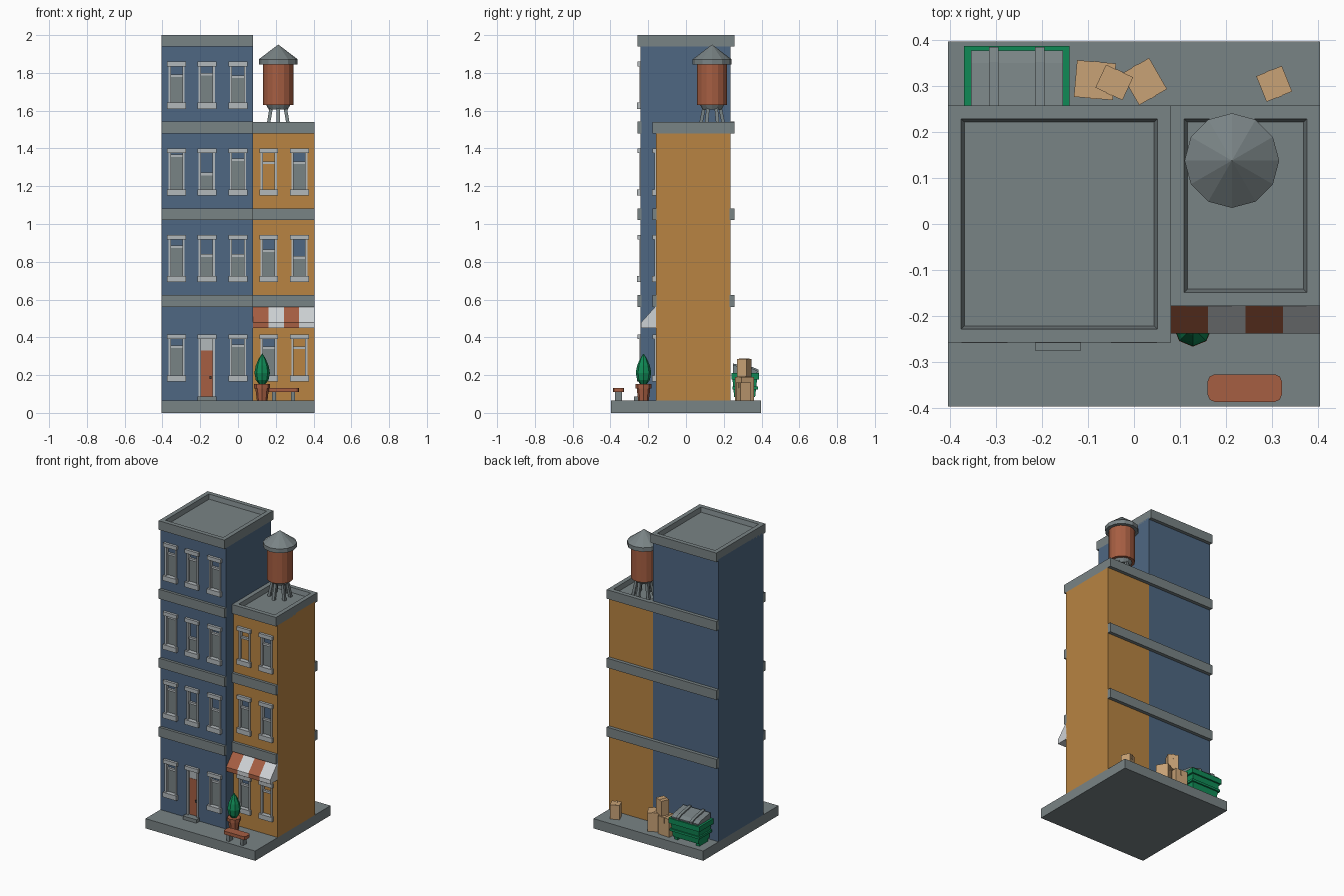
import bpy, bmesh, math
from mathutils import Matrix, Vector

if "Cube" in bpy.data.objects:
    bpy.data.objects.remove(bpy.data.objects["Cube"])

def lin(c):
    c /= 255
    return c / 12.92 if c <= 0.04045 else ((c + 0.055) / 1.055) ** 2.4

def material(name, *rgb):
    m = bpy.data.materials.new(name)
    m.diffuse_color = (*[lin(c) for c in rgb], 1)
    m.use_nodes = True
    m.node_tree.nodes["Principled BSDF"].inputs["Base Color"].default_value = m.diffuse_color
    return m

BLUE = material("blue wall", 78, 103, 130)
YELLOW = material("ochre wall", 184, 132, 66)
GREY = material("grey concrete", 121, 131, 133)
TRIM = material("light trim", 178, 184, 187)
WHITE = material("awning white", 206, 210, 213)
RUST = material("terracotta", 166, 94, 66)
GREEN = material("green", 16, 138, 86)
TAN = material("cardboard", 200, 162, 118)
DARK = material("dark metal", 70, 62, 60)

def finish(bm, name, *mats):
    bmesh.ops.recalc_face_normals(bm, faces=bm.faces)
    me = bpy.data.meshes.new(name)
    bm.to_mesh(me)
    bm.free()
    for m in mats:
        me.materials.append(m)
    ob = bpy.data.objects.new(name, me)
    bpy.context.collection.objects.link(ob)
    return ob

def add_box(bm, x0, x1, y0, y1, z0, z1):
    c = Vector(((x0 + x1) / 2, (y0 + y1) / 2, (z0 + z1) / 2))
    mat = Matrix.Translation(c) @ Matrix.Diagonal((x1 - x0, y1 - y0, z1 - z0, 1))
    return bmesh.ops.create_cube(bm, size=1, matrix=mat)["verts"]

def boxes(name, mat, items):
    bm = bmesh.new()
    for b in items:
        add_box(bm, *b)
    return finish(bm, name, mat)

def lathe(name, mat, profile, x, y, sides):
    """Stack rings of (radius, z); zero radius closes to a point."""
    bm = bmesh.new()
    rings = []
    for r, z in profile:
        rings.append([bm.verts.new((x + r * math.cos(math.tau * i / sides),
                                    y + r * math.sin(math.tau * i / sides), z)) for i in range(sides)])
    for a, b in zip(rings, rings[1:]):
        for i in range(sides):
            j = (i + 1) % sides
            bm.faces.new((a[i], a[j], b[j], b[i]))
    bm.faces.new(rings[0])
    bm.faces.new(rings[-1])
    bmesh.ops.remove_doubles(bm, verts=bm.verts, dist=1e-5)
    return finish(bm, name, mat)

def prism(name, mats, profile, x0, x1):
    """Extrude a y,z outline along x."""
    bm = bmesh.new()
    f = bm.faces.new([bm.verts.new((x0, y, z)) for y, z in profile])
    ext = bmesh.ops.extrude_face_region(bm, geom=[f])["geom"]
    bmesh.ops.translate(bm, vec=(x1 - x0, 0, 0), verts=[v for v in ext if isinstance(v, bmesh.types.BMVert)])
    return finish(bm, name, mats)

# Pavement slab
boxes("pavement", GREY, [(-.405, .405, -.397, .397, 0, .065)])

# Roof caps with a sunken roof
def roof_cap(name, x0, x1, y0, y1, z0, z1):
    bm = bmesh.new()
    add_box(bm, x0, x1, y0, y1, z0, z1)
    top = max(bm.faces, key=lambda f: f.calc_center_median().z)
    bmesh.ops.inset_region(bm, faces=[top], thickness=.041)
    bmesh.ops.inset_region(bm, faces=[top], thickness=.01, depth=-.03)
    finish(bm, name, GREY)

roof_cap("tall_roof", -.405, .08, -.258, .258, 1.94, 2.0)
roof_cap("low_roof", .08, .405, -.178, .258, 1.48, 1.54)

# Floor bands, front and back only
levels = (.56, 1.02, 1.48)
boxes("tall_bands", GREY, [(-.405, .08, a, b, z, z + .063)
      for z in levels for a, b in ((-.258, -.235), (.23, .258))])
boxes("low_bands", GREY, [(.08, .405, a, b, z, z + .063)
      for z in levels[:2] for a, b in ((-.178, -.155), (.23, .258))])

# Walls with windows: each window is (x, top z, bar height fraction, upper colour, lower colour)
def facade(name, wall, extent, yf, windows, holes=()):
    ob = boxes(name + "_walls", wall, [extent])
    trim, cuts, panes = [], list(holes), {}
    for x, t, frac, up, low in windows:
        b, h = t - .22, t - .02
        zb = b + (h - b) * frac
        cuts.append((x - .035, x + .035, yf - .05, yf + .03, b, h))
        trim += [(x - .05, x + .05, yf - .017, yf + .01, t - .025, t),
                 (x - .05, x + .05, yf - .019, yf + .01, t - .25, t - .218),
                 (x - .035, x + .035, yf + .004, yf + .02, zb - .007, zb + .007)]
        trim += [(x + s * .037 - .006, x + s * .037 + .006, yf - .007, yf + .02, b, h) for s in (-1, 1)]
        panes.setdefault(up, []).append((x - .034, x + .034, yf + .018, yf + .026, zb, h))
        panes.setdefault(low, []).append((x - .034, x + .034, yf + .011, yf + .019, b, zb))
    cutter = boxes(name + "_window_cutter", wall, cuts)
    cutter.hide_render = True
    cutter.hide_viewport = True
    mod = ob.modifiers.new("window openings", "BOOLEAN")
    mod.operation, mod.solver, mod.object = "DIFFERENCE", "EXACT", cutter
    boxes(name + "_window_trim", TRIM, trim)
    for m, items in panes.items():
        boxes(name + "_panes_" + m.name.split()[0], m, items)

tops = (.415, .943, 1.401, 1.86)
fracs = ((.78, 0, .8), (.78, .55, .55), (.9, .42, .8), (.72, .76, .7))
xs = (-.325, -.165, 0)
wins = [(x, t, f, BLUE, GREY) for t, row in zip(tops, fracs) for x, f in zip(xs, row) if f]
facade("tall", BLUE, (-.405, .08, -.24, .235, .06, 1.95), -.24, wins,
       [(-.203, -.127, -.3, -.222, .085, .395)])
facade("low", YELLOW, (.08, .405, -.16, .235, .06, 1.49), -.16, [
    (.163, tops[0], .75, BLUE, GREY), (.325, tops[0], .75, YELLOW, YELLOW),
    (.163, tops[1], .68, BLUE, GREY), (.325, tops[1], .5, BLUE, GREY),
    (.163, tops[2], .72, YELLOW, YELLOW), (.325, tops[2], .72, BLUE, GREY)])

# Front door
boxes("door", RUST, [(-.196, -.134, -.232, -.22, .085, .33)])
boxes("door_trim", TRIM, [(-.215, -.115, -.257, -.23, .39, .415), (-.2, -.13, -.23, -.22, .33, .39),
      (-.208, -.196, -.247, -.22, .085, .39), (-.134, -.122, -.247, -.22, .085, .39)])
boxes("door_step", GREY, [(-.215, -.115, -.275, -.23, .06, .088)])
boxes("door_knob", DARK, [(-.151, -.139, -.24, -.23, .18, .195)])

# Striped awning
for i in range(4):
    prism(f"awning_stripe_{i + 1}", (RUST, WHITE)[i % 2],
          [(-.155, .56), (-.165, .56), (-.238, .478), (-.238, .45), (-.155, .45)],
          .08 + i * .08125, .08 + (i + 1) * .08125)

# Potted shrub
lathe("plant_pot", RUST, [(.028, .065), (.036, .13), (.042, .13), (.042, .152), (.03, .152)], .128, -.225, 8)
lathe("shrub", GREEN, [(.012, .145), (.034, .175), (.041, .212), (.034, .25), (.018, .288), (0, .315)], .128, -.225, 8)

# Bench: chamfered seat on two grey legs
seat = boxes("bench_seat", RUST, [(.16, .322, -.387, -.327, .11, .132)])
bm = bmesh.new()
bm.from_mesh(seat.data)
bmesh.ops.bevel(bm, geom=[e for e in bm.edges if abs(e.verts[0].co.z - e.verts[1].co.z) > .01],
                offset=.016, segments=2, profile=.5, affect="EDGES")
bm.to_mesh(seat.data)
bm.free()
boxes("bench_legs", GREY, [(x - .01, x + .01, -.376, -.338, .06, .112) for x in (.19, .291)])

# Water tank on splayed legs
TX, TY = .213, .138
lathe("tank_barrel", RUST, [(.08, 1.63), (.08, 1.85)], TX, TY, 16)
lathe("tank_roof", GREY, [(.103, 1.845), (.103, 1.872), (0, 1.95)], TX, TY, 12)
lathe("tank_platform", GREY, [(.05, 1.605), (.066, 1.635)], TX, TY, 12)
bm = bmesh.new()
for i in range(6):
    a = math.tau * (i + .5) / 6
    d = Vector((math.cos(a), math.sin(a), 0))
    for v in add_box(bm, -.009, .009, -.009, .009, 0, .115):
        r = .065 if v.co.z < .05 else .042
        v.co += Vector((TX, TY, 1.505)) + d * r
finish(bm, "tank_legs", GREY)

# Dumpster: tapered bin, rim, ribs, sloped lid with straps
bm = bmesh.new()
for v in add_box(bm, -.36, -.15, .245, .378, .085, .19):
    if v.co.z < .1:
        v.co.x += .01 if v.co.x < -.25 else -.01
        v.co.y += -.012 if v.co.y > .3 else .01
add_box(bm, -.37, -.14, .24, .387, .178, .212)
add_box(bm, -.365, -.145, .245, .38, .125, .14)
for x in (-.335, -.175):
    add_box(bm, x - .012, x + .012, .265, .355, .06, .09)
finish(bm, "dumpster_bin", GREEN)
prism("dumpster_lid", GREY, [(.25, .205), (.375, .205), (.378, .222), (.35, .235), (.25, .252)], -.355, -.155)
for i, x in enumerate((-.305, -.205)):
    prism(f"lid_strap_{i + 1}", GREY, [(.248, .21), (.383, .205), (.385, .228), (.352, .243), (.248, .261)],
          x - .01, x + .01)

# Cardboard boxes: x, y, bottom, width, depth, height, turn in degrees
for i, (x, y, z, w, d, h, a) in enumerate((
        (-.085, .313, .065, .085, .08, .12, -5), (-.043, .308, .185, .065, .055, .1, -25),
        (.022, .31, .065, .07, .078, .125, 30), (.305, .305, .065, .06, .06, .095, 22))):
    b = boxes(f"cardboard_box_{i + 1}", TAN, [(-w / 2, w / 2, -d / 2, d / 2, 0, h),
                                            (-.006, .006, -d / 2 - .001, d / 2 + .001, h * .7, h + .002)])
    b.location = (x, y, z)
    b.rotation_euler.z = math.radians(a)
